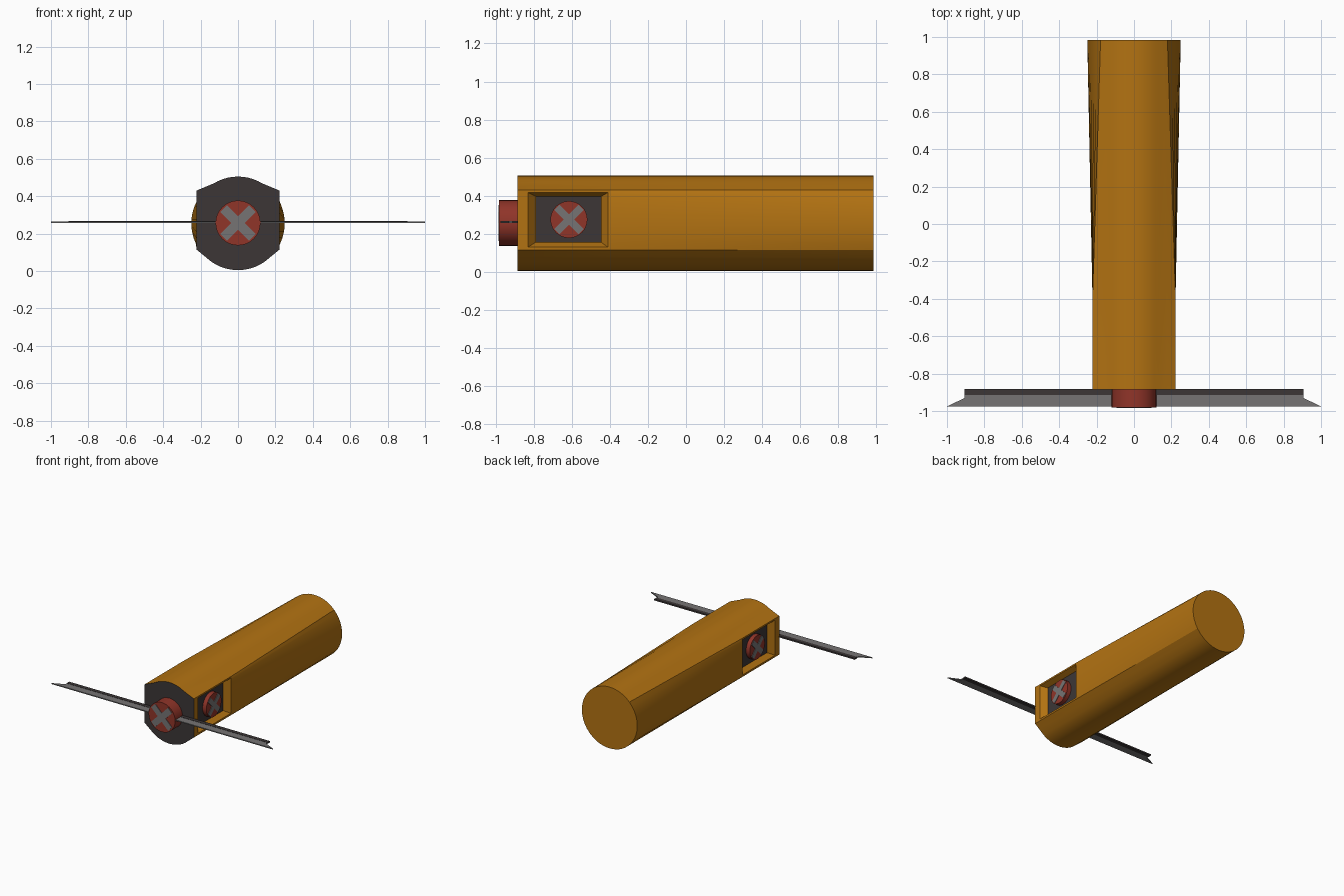
import bpy, bmesh, math
from mathutils import Matrix, Vector

if "Cube" in bpy.data.objects:
    bpy.data.objects.remove(bpy.data.objects["Cube"])


def material(name, r, g, b):
    m = bpy.data.materials.new(name)
    m.diffuse_color = (r, g, b, 1)
    m.use_nodes = True
    m.node_tree.nodes["Principled BSDF"].inputs["Base Color"].default_value = m.diffuse_color
    return m


ORANGE = material("orange", 0.45, 0.17, 0.006)
DARK = material("dark", 0.045, 0.037, 0.037)
RED = material("red", 0.28, 0.035, 0.022)
GREY = material("grey", 0.18, 0.175, 0.175)


def finish(name, bm, *mats):
    bmesh.ops.recalc_face_normals(bm, faces=bm.faces)
    me = bpy.data.meshes.new(name)
    bm.to_mesh(me)
    bm.free()
    for m in mats:
        me.materials.append(m)
    ob = bpy.data.objects.new(name, me)
    bpy.context.collection.objects.link(ob)
    return ob


def activate(ob):
    bpy.ops.object.select_all(action='DESELECT')
    ob.select_set(True)
    bpy.context.view_layer.objects.active = ob


def smooth(ob, angle=25):
    activate(ob)
    bpy.ops.object.shade_smooth_by_angle(angle=math.radians(angle))


def loft(name, rings, *mats):
    """Skin a series of equal-length point rings and cap both ends."""
    bm = bmesh.new()
    vs = [[bm.verts.new(p) for p in ring] for ring in rings]
    n = len(vs[0])
    bm.faces.new(vs[0]).material_index = len(mats) - 1
    for a, b in zip(vs, vs[1:]):
        for i in range(n):
            j = (i + 1) % n
            bm.faces.new((a[i], a[j], b[j], b[i]))
    bm.faces.new(vs[-1])
    return finish(name, bm, *mats)


# Body: flat-sided profile at the front blending to a circle at the back
CZ, R, FLAT = 0.255, 0.25, 0.222
key = [90, 58.65, 44.43, -34.06, -55.9, -90]
angles = []
for (a, b), n in zip(zip(key, key[1:]), (5, 2, 10, 2, 5)):
    angles += [a + (b - a) * i / n for i in range(n)]
angles.append(-90)


def circle_pt(a):
    return R * math.cos(math.radians(a)), CZ + R * math.sin(math.radians(a))


def front_pt(a):
    x, z = circle_pt(a)
    if key[3] - 1e-6 <= a <= key[2] + 1e-6:
        return FLAT, z
    for s, c in ((key[1], key[2]), (key[4], key[3])):
        if min(s, c) < a < max(s, c):
            t = (a - s) / (c - s)
            p, q = circle_pt(s), (FLAT, circle_pt(c)[1])
            return p[0] + (q[0] - p[0]) * t, p[1] + (q[1] - p[1]) * t
    return x, z


def ring(fn, y):
    half = [fn(a) for a in angles]
    return ([(x, y, z) for x, z in half] +
            [(-x, y, z) for x, z in reversed(half[1:-1])])


body = loft("body", [ring(front_pt, -0.885), ring(front_pt, -0.40),
                     ring(circle_pt, 0.985)], ORANGE, DARK)

# Recessed side windows with sloping frames
FLOOR = FLAT - 0.045


def rect(x, y0, y1, z0, z1):
    return [(x, y0, z0), (x, y1, z0), (x, y1, z1), (x, y0, z1)]


for s in (1, -1):
    cutter = loft("window_cutter", [
        rect(s * FLOOR, -0.79, -0.445, 0.155, 0.397),
        rect(s * FLAT, -0.83, -0.41, 0.13, 0.417),
        rect(s * 0.3, -0.83, -0.41, 0.13, 0.417)], ORANGE)
    cutter.hide_render = True
    mod = body.modifiers.new("window", 'BOOLEAN')
    mod.operation = 'DIFFERENCE'
    mod.solver = 'EXACT'
    mod.object = cutter
    activate(body)
    bpy.ops.object.modifier_apply(modifier=mod.name)
    bpy.data.objects.remove(cutter)
    loft("window_panel", [rect(s * (FLOOR - 0.01), -0.789, -0.446, 0.156, 0.396),
                          rect(s * (FLOOR + 0.002), -0.789, -0.446, 0.156, 0.396)], DARK)
smooth(body, 22)


# Knobs: red disc with a grey cross on its outer face
def knob(name, base, axis, radius, depth, arm, width):
    rot = Vector((0, 0, 1)).rotation_difference(Vector(axis)).to_matrix().to_4x4()
    frame = Matrix.Translation(base) @ rot
    bm = bmesh.new()
    bmesh.ops.create_cone(bm, cap_ends=True, segments=32, radius1=radius, radius2=radius,
                          depth=depth, matrix=frame @ Matrix.Translation((0, 0, depth / 2)))
    smooth(finish(name, bm, RED), 30)
    # twelve-point cross outline, turned 45 degrees to form an X
    w, pts = width / 2, []
    for k in range(4):
        turn = Matrix.Rotation(math.pi / 2 * k + math.pi / 4, 4, 'Z')
        pts += [turn @ Vector(p) for p in ((arm, -w, 0), (arm, w, 0), (w, w, 0))]
    loft(name + "_cross", [[frame @ (p + Vector((0, 0, h))) for p in pts]
                           for h in (depth - 0.01, depth + 0.004)], GREY)


knob("front_hub", (0, -0.885, 0.257), (0, -1, 0), 0.12, 0.096, 0.108, 0.05)
for s in (1, -1):
    knob("side_knob", (s * FLOOR, -0.615, 0.275), (s, 0, 0), 0.097, 0.036, 0.09, 0.04)

# Thin front blades: dark spine strip with a grey pointed blade ahead of it
for s in (1, -1):
    def plate(pts, h):
        return [[(s * x, y, 0.262 + d) for x, y in pts] for d in (-h, h)]
    loft("blade_spine", plate([(0.1, -0.883), (0.905, -0.883),
                               (0.905, -0.914), (0.1, -0.914)], 0.006), DARK)
    loft("blade", plate([(0.1, -0.912), (0.905, -0.912), (0.905, -0.93),
                         (1.0, -0.975), (0.1, -0.975)], 0.004), GREY)
